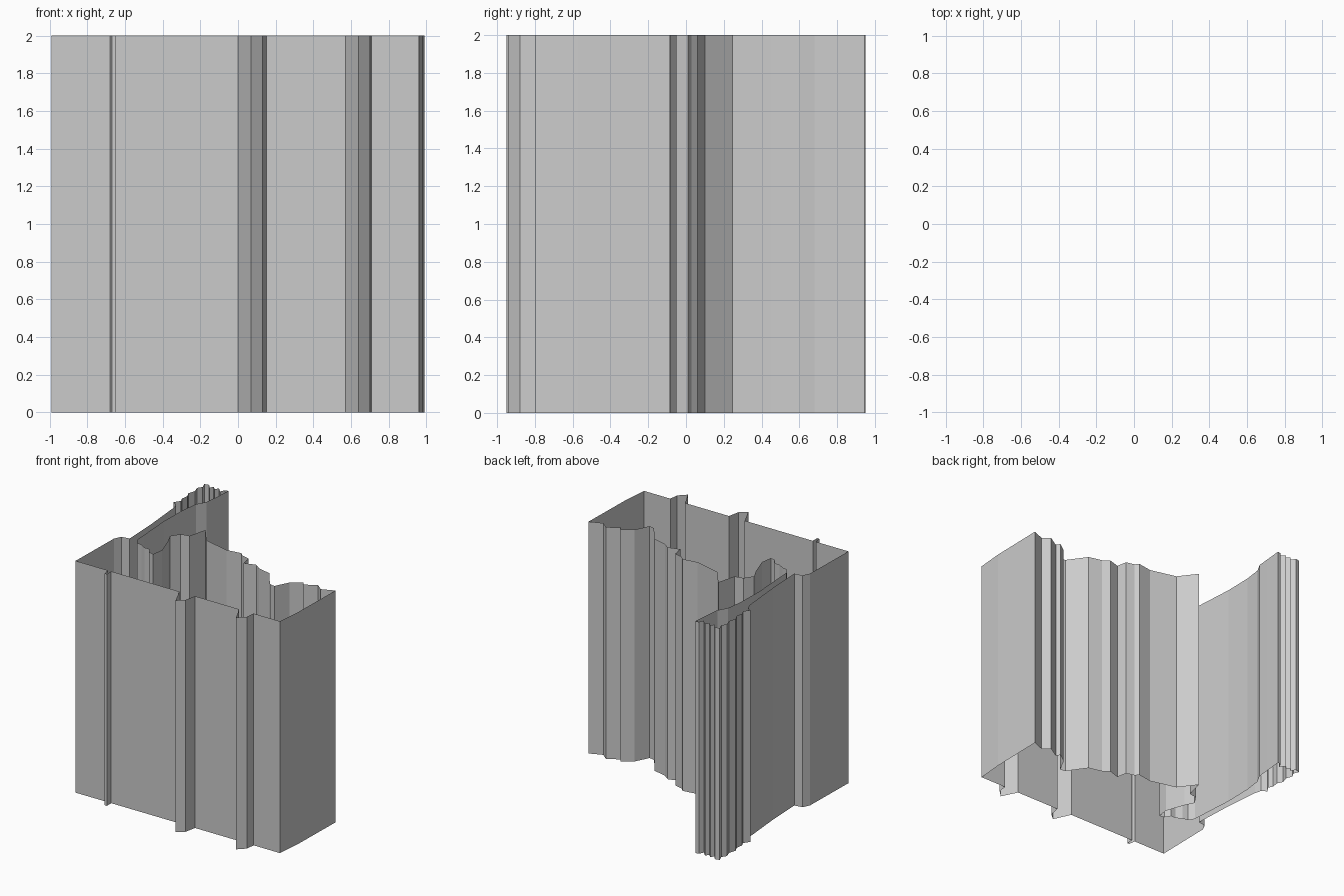
import bpy, bmesh

if "Cube" in bpy.data.objects:
    bpy.data.objects.remove(bpy.data.objects["Cube"])

HEIGHT = 2.0

# straight front border with three small outward notches
front = [(-.99, -.8), (-.68, -.8), (-.67, -.86), (-.65, -.86), (-.65, -.8),
         (0, -.8), (.07, -.95), (.13, -.90), (.15, -.8),
         (.57, -.8), (.64, -.94), (.70, -.88), (.71, -.8), (.96, -.8)]

# right side, then the ragged back border running left
right_back = [(.98, -.57), (.99, -.085), (.88, -.13), (.82, -.08), (.72, -.14),
              (.70, -.105), (.61, -.17), (.55, -.29), (.50, -.28), (.385, -.12),
              (.265, -.09), (.21, -.05), (.11, -.08), (.095, .01), (.02, .03),
              (-.01, .06), (-.14, .04), (-.37, .10), (-.485, .25)]

# inlet behind the narrow strip
inlet = [(-.525, .09), (-.60, .075), (-.65, 0), (-.61, -.08), (-.55, -.25),
         (-.565, -.35), (-.61, -.34), (-.64, -.29), (-.69, -.29), (-.74, -.26),
         (-.79, -.25), (-.82, -.2)]

# inner edge of the narrow strip
strip_inner = [(-.825, -.11), (-.845, .2), (-.84, .45), (-.82, .6),
               (-.775, .68), (-.765, .78), (-.75, .945)]

# crinkled tip of the strip
tip = [(-.78, .94), (-.80, .90), (-.84, .94), (-.86, .91), (-.89, .94),
       (-.91, .91), (-.94, .95), (-.98, .94), (-.96, .89), (-.985, .85),
       (-.965, .79), (-.985, .73), (-.96, .68), (-.97, .62), (-.95, .58),
       (-.985, .53), (-.94, .50), (-.925, .44)]

# outer edge of the strip back to the left side
strip_outer = [(-.895, .1), (-.88, -.22), (-.95, -.23), (-.98, -.29)]


def vertical_wall(name, outline, height):
    """Closed outline raised into an open-topped, zero-thickness wall."""
    bm = bmesh.new()
    verts = [bm.verts.new((x, y, 0)) for x, y in outline]
    edges = [bm.edges.new((a, b)) for a, b in zip(verts, verts[1:] + verts[:1])]
    result = bmesh.ops.extrude_edge_only(bm, edges=edges)
    top = [g for g in result["geom"] if isinstance(g, bmesh.types.BMVert)]
    bmesh.ops.translate(bm, verts=top, vec=(0, 0, height))
    bmesh.ops.recalc_face_normals(bm, faces=bm.faces)
    mesh = bpy.data.meshes.new(name)
    bm.to_mesh(mesh)
    bm.free()
    obj = bpy.data.objects.new(name, mesh)
    bpy.context.collection.objects.link(obj)
    return obj


vertical_wall("border_wall",
              front + right_back + inlet + strip_inner + tip + strip_outer, HEIGHT)
